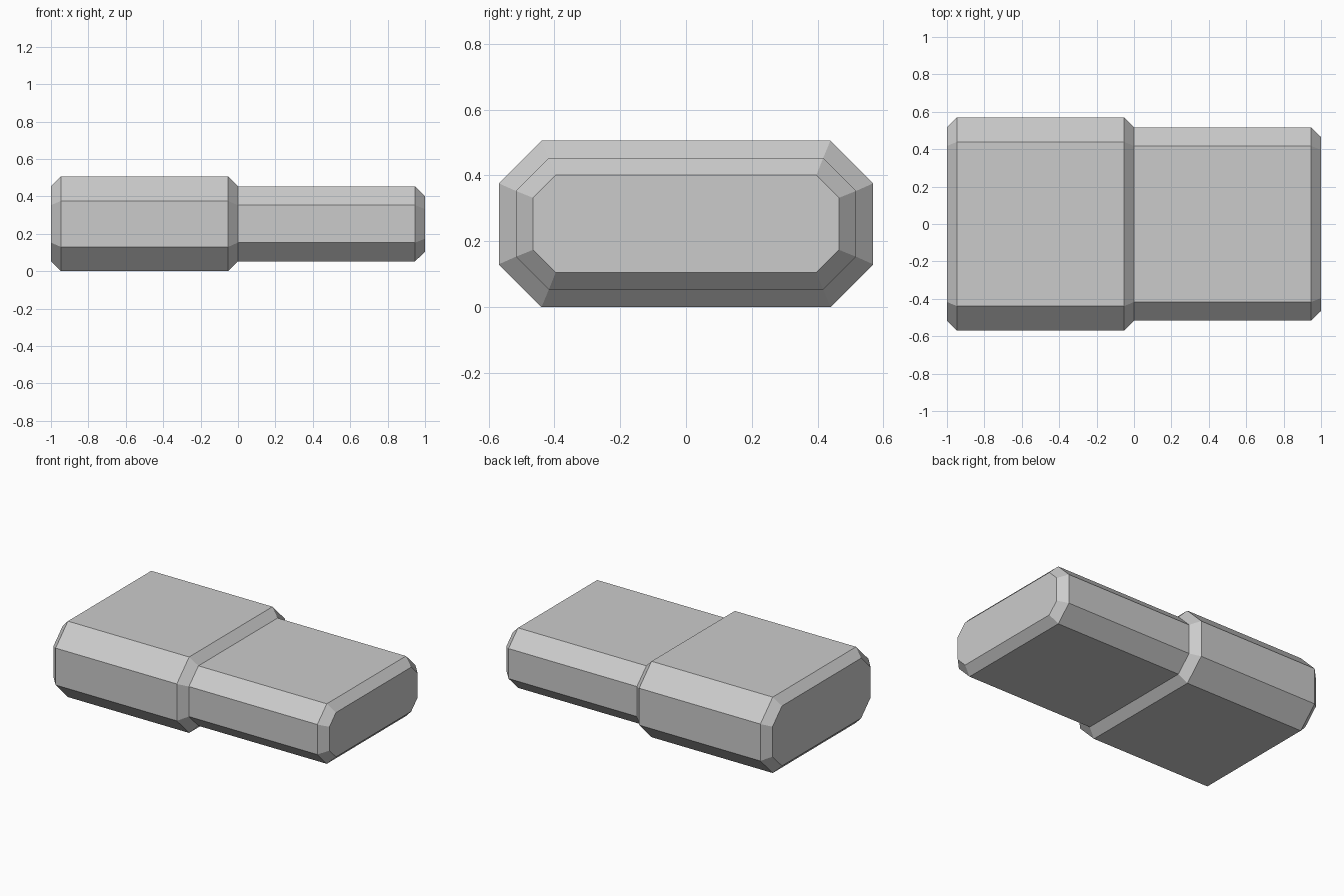
import bpy
import bmesh

cube = bpy.data.objects.get("Cube")
if cube:
    bpy.data.objects.remove(cube, do_unlink=True)

MID_Z = 0.253

# One flat grey for the whole body
grey = bpy.data.materials.new("plain_grey")
grey.use_nodes = True
colour = (0.6, 0.6, 0.6, 1)
grey.diffuse_color = colour
grey.node_tree.nodes["Principled BSDF"].inputs["Base Color"].default_value = colour


def octagon(bm, x, half_y, half_z, cut):
    """Ring of eight vertices: a rectangle with its corners cut at 45 degrees."""
    quarter = [(half_y, half_z - cut), (half_y - cut, half_z)]
    half = quarter + [(-y, z) for y, z in reversed(quarter)]
    ring = half + [(-y, -z) for y, z in half]
    return [bm.verts.new((x, y, MID_Z + z)) for y, z in ring]


# Sections along x: wide sleeve, chamfered step, narrower plug, chamfered end
sections = [
    (-1.0, 0.517, 0.2, 0.1),
    (-0.947, 0.569, 0.253, 0.13),
    (-0.053, 0.569, 0.253, 0.13),
    (0.0, 0.517, 0.2, 0.1),
    (0.947, 0.517, 0.2, 0.1),
    (1.0, 0.465, 0.148, 0.069),
]

bm = bmesh.new()
rings = [octagon(bm, *s) for s in sections]
for a, b in zip(rings, rings[1:]):
    for i in range(8):
        j = (i + 1) % 8
        bm.faces.new((a[i], a[j], b[j], b[i]))
bm.faces.new(rings[0])
bm.faces.new(rings[-1])
bmesh.ops.recalc_face_normals(bm, faces=bm.faces)

mesh = bpy.data.meshes.new("stepped_body")
bm.to_mesh(mesh)
bm.free()
mesh.materials.append(grey)
body = bpy.data.objects.new("stepped_body", mesh)
bpy.context.collection.objects.link(body)
